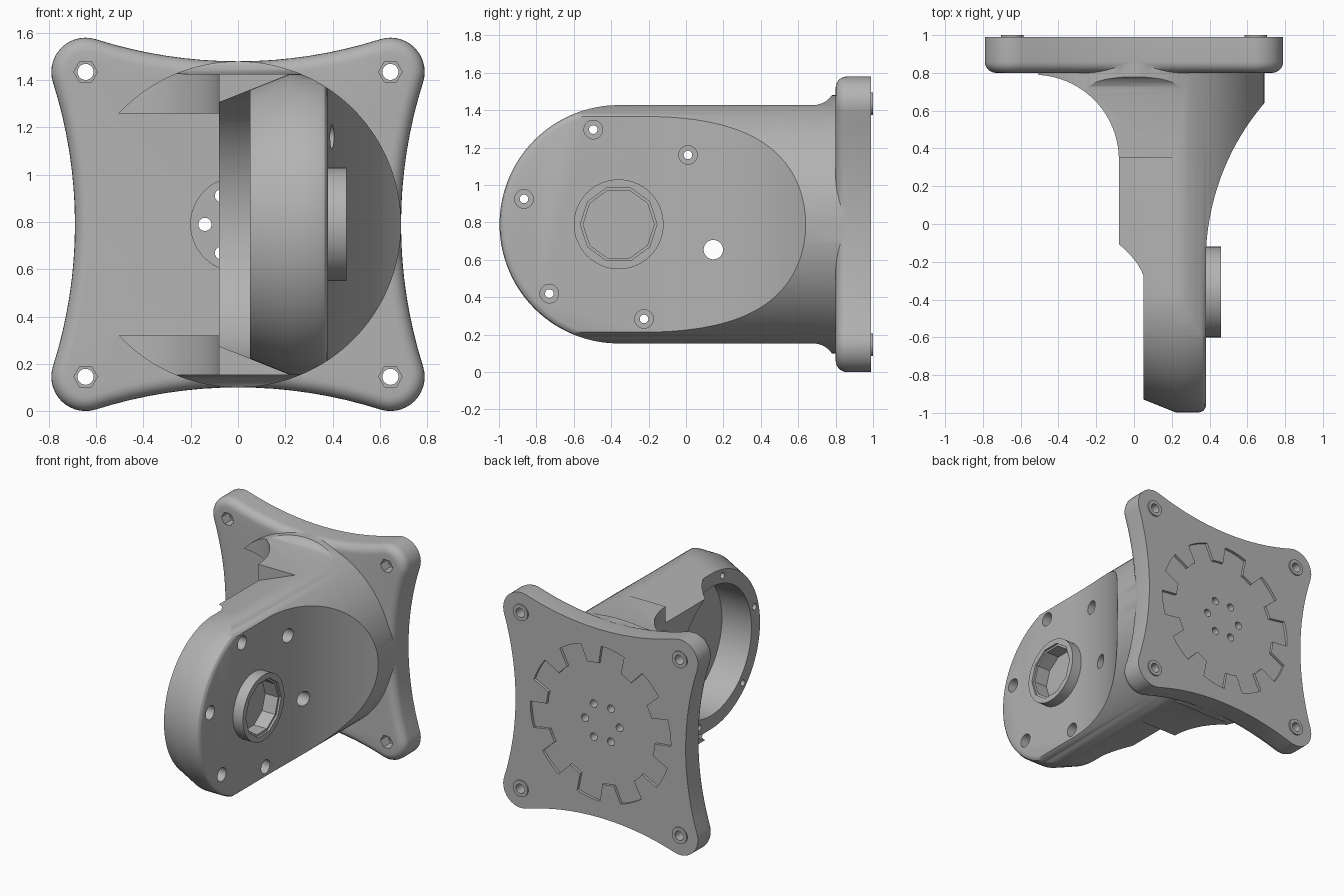
import bpy, bmesh
from math import sin, cos, pi, radians, sqrt

cube = bpy.data.objects.get("Cube")
if cube:
    bpy.data.objects.remove(cube)

grey = bpy.data.materials.new("matte grey")
grey.use_nodes = True
grey.diffuse_color = (0.45, 0.45, 0.45, 1)
grey.node_tree.nodes["Principled BSDF"].inputs["Base Color"].default_value = (0.45, 0.45, 0.45, 1)

MID = 0.79          # height of the bracket's centre line
PIVOT = -0.36       # y of the motor axis


def loft(name, rings):
    """Skin a closed solid through matching rings of 3D points."""
    bm = bmesh.new()
    loops = [[bm.verts.new((x, y, z + MID)) for x, y, z in ring] for ring in rings]
    n = len(loops[0])
    for a, b in zip(loops, loops[1:]):
        for i in range(n):
            j = (i + 1) % n
            bm.faces.new((a[i], a[j], b[j], b[i]))
    bm.faces.new(loops[0][::-1])
    bm.faces.new(loops[-1])
    bmesh.ops.recalc_face_normals(bm, faces=bm.faces)
    mesh = bpy.data.meshes.new(name)
    bm.to_mesh(mesh)
    bm.free()
    mesh.materials.append(grey)
    ob = bpy.data.objects.new(name, mesh)
    bpy.context.collection.objects.link(ob)
    return ob


def place(points, axis, h):
    if axis == "x":
        return [(h, a, b) for a, b in points]
    if axis == "y":
        return [(a, h, b) for a, b in points]
    return [(a, b, h) for a, b in points]


def prism(name, points, axis, lo, hi):
    return loft(name, [place(points, axis, lo), place(points, axis, hi)])


def arc(cx, cy, r, start, end, n):
    angles = [radians(start + (end - start) * i / n) for i in range(n + 1)]
    return [(cx + r * cos(t), cy + r * sin(t)) for t in angles]


def disc(name, a, b, r, axis, lo, hi, n=32):
    return prism(name, arc(a, b, r, 0, 360, n)[:-1], axis, lo, hi)


def boolean(ob, other, op="DIFFERENCE"):
    mod = ob.modifiers.new("cut", "BOOLEAN")
    mod.operation, mod.solver, mod.object = op, "EXACT", other
    bpy.context.view_layer.update()
    ev = ob.evaluated_get(bpy.context.evaluated_depsgraph_get())
    mesh = bpy.data.meshes.new_from_object(ev)
    ob.modifiers.clear()
    ob.data = mesh
    bpy.data.objects.remove(other)


# Arm: plan outline with the swept outer side and the concave inner flare
R = 1.293
outer = [(0.38 + R - sqrt(R * R - (y + 0.2) ** 2), y)
         for y in [0.64 - 0.84 * i / 24 for i in range(25)]]
plan = [(0.69, 0.86)] + outer + [(0.38, -1.1), (-0.08, -1.1)]
plan += arc(-0.53, 0.34, 0.45, 0, 90, 20) + [(-0.56, 0.79), (-0.56, 0.86)]
arm = prism("bracket", plan, "z", -0.8, 0.8)


# Arm: rounded nose, tapered toward the motor side, eased on the outer side
def stadium(x, r):
    pts = arc(PIVOT, 0, r, 90, 270, 64) + [(0.36, -r), (0.36, r)]
    return place(pts, "x", x)


taper = [(-0.7, 0.27), (0.22, 0.637), (0.345, 0.637), (0.366, 0.63),
         (0.376, 0.618), (0.382, 0.6), (0.9, 0.6)]
nose = loft("nose", [stadium(x, r) for x, r in taper])
half = [(0.35, 0.637)] + [(y, 0.757 - s) for y, s in arc(0.68, 0, 0.12, 90, 0, 8)]
half += [(0.86, 0.757)]
root = prism("root", half + [(y, -z) for y, z in reversed(half)], "x", -0.9, 0.9)
boolean(nose, root, "UNION")
boolean(arm, nose, "INTERSECT")
boolean(arm, disc("root_round", 0, 0, 0.69, "y", -1.2, 0.85, 128), "INTERSECT")

# Hollow behind the motor, motor flange seat and motor recess
box = [(-0.8, 0.36), (0.3, 0.36), (0.3, 0.95), (-0.8, 0.95)]
boolean(arm, prism("hollow", box, "z", -0.47, 0.47))
boolean(arm, disc("seat", PIVOT, 0, 0.576, "x", -0.9, 0.05, 96))
boolean(arm, disc("recess", PIVOT, 0, 0.47, "x", -0.1, 0.29, 96))


# Mounting plate: rounded corners joined by concave sides, eased front edge
def plate_ring(y, d):
    quarter = arc(0.645, 0.645, 0.145 - d, -17.6, 107.6, 14)
    quarter += arc(0, 2.675, 1.985 + d, 287.6, 252.4, 16)[1:-1]
    pts = []
    for k in range(4):
        c, s = cos(k * pi / 2), sin(k * pi / 2)
        pts += [(a * c - b * s, a * s + b * c) for a, b in quarter]
    return place(pts, "y", y)


ease = [(0.8 + 0.06 * (1 - sin(t)), 0.06 * (1 - cos(t)))
        for t in [pi / 2 * (1 - i / 6) for i in range(7)]]
plate = loft("plate", [plate_ring(y, d) for y, d in ease + [(0.99, 0)]])
boolean(arm, plate, "UNION")

# Corner fixings: washer pad at the back, hex pocket at the front, through hole
for sx in (-1, 1):
    for sz in (-1, 1):
        x, z = 0.645 * sx, 0.645 * sz
        boolean(arm, disc("pad", x, z, 0.06, "y", 0.95, 1.0), "UNION")
        boolean(arm, disc("hex_pocket", x, z, 0.05, "y", 0.7, 0.88, 6))
        boolean(arm, disc("bolt_hole", x, z, 0.034, "y", 0.7, 1.1, 24))

# Toothed recess in the back of the plate
gear = []
for k in range(10):
    tooth = 80 - 36 * k
    gear += arc(0, 0, 0.57, tooth + 9.5, tooth - 9.5, 5)
    gear += arc(0, 0, 0.44, tooth - 12, tooth - 24, 4)
gear = [(-a, b) for a, b in gear]
boolean(arm, prism("gear_recess", gear, "y", 0.97, 1.1))

# Centre spot face with a ring of six holes
boolean(arm, disc("spot_face", 0, 0, 0.2, "y", 0.7, 0.82, 48))
for k in range(6):
    t = k * pi / 3
    boolean(arm, disc("centre_hole", 0.14 * cos(t), 0.14 * sin(t), 0.028, "y", 0.7, 1.1, 20))

# Outer boss with a ten-sided socket
boolean(arm, disc("boss", PIVOT, 0, 0.24, "x", 0.34, 0.46, 64), "UNION")
boolean(arm, disc("socket_lip", PIVOT, 0, 0.205, "x", 0.445, 0.6, 10))
boolean(arm, disc("socket", PIVOT, 0, 0.19, "x", 0.34, 0.6, 10))

# Motor screws: five counterbored holes and one larger cable hole
for k in range(6):
    t = radians(45 + 60 * k)
    y, z = PIVOT + 0.524 * cos(t), 0.524 * sin(t)
    if k == 5:
        boolean(arm, disc("cable_hole", y, z, 0.052, "x", -0.3, 0.9, 28))
    else:
        boolean(arm, disc("screw_hole", y, z, 0.023, "x", -0.3, 0.9, 20))
        boolean(arm, disc("counterbore", y, z, 0.05, "x", 0.3, 0.9, 28))

bpy.ops.object.select_all(action="DESELECT")
arm.select_set(True)
bpy.context.view_layer.objects.active = arm
bpy.ops.object.shade_smooth_by_angle(angle=radians(30))
